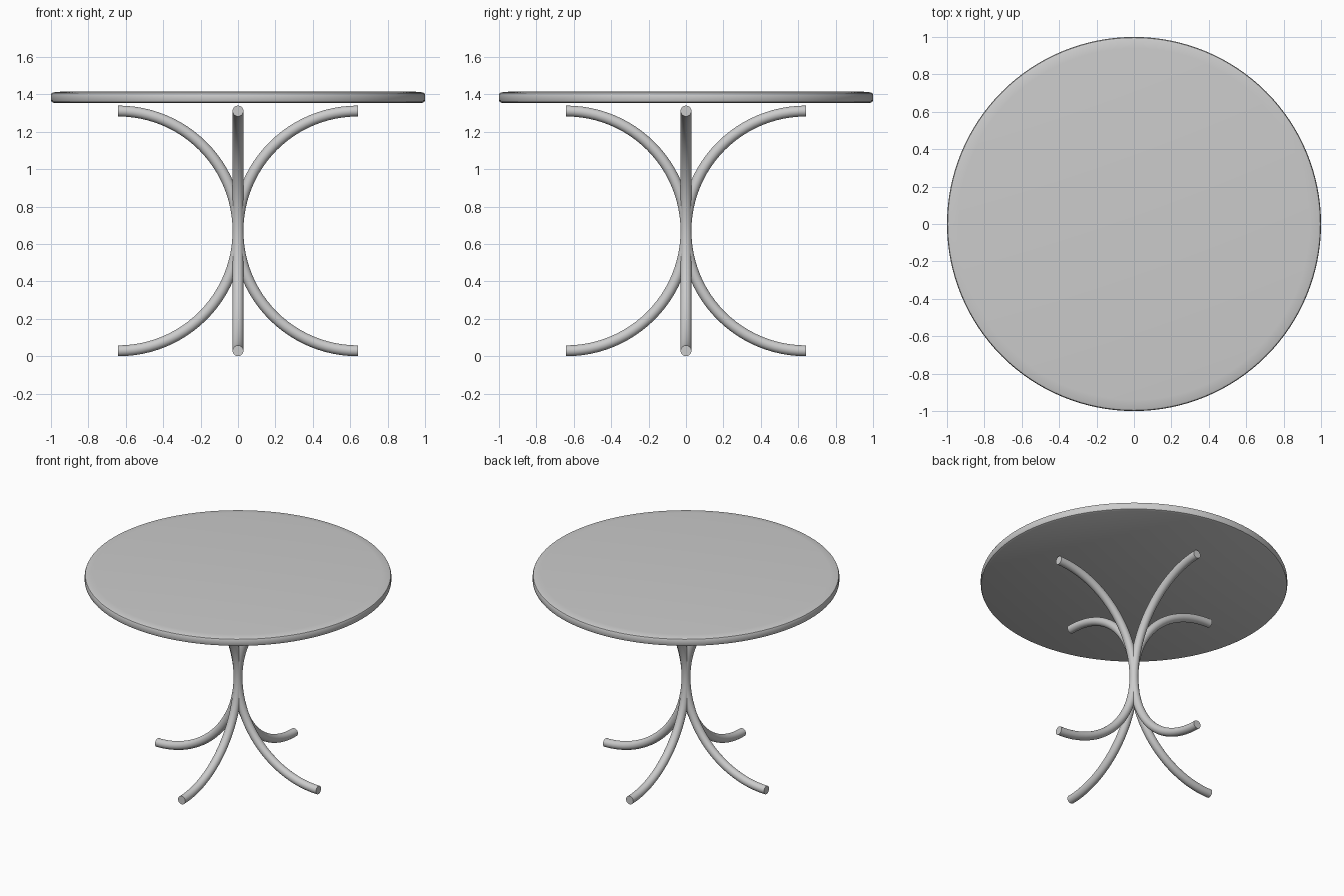
import bpy, bmesh, math
from mathutils import Vector

if "Cube" in bpy.data.objects:
    bpy.data.objects.remove(bpy.data.objects["Cube"])

LEG_R, TUBE_R = 0.641, 0.029


def finish(name, bm):
    bmesh.ops.recalc_face_normals(bm, faces=bm.faces)
    me = bpy.data.meshes.new(name)
    bm.to_mesh(me)
    bm.free()
    ob = bpy.data.objects.new(name, me)
    bpy.context.collection.objects.link(ob)
    bpy.ops.object.select_all(action='DESELECT')
    ob.select_set(True)
    bpy.context.view_layer.objects.active = ob
    bpy.ops.object.shade_smooth_by_angle(angle=math.radians(35))
    return ob


def loft(bm, rings):
    # bridge closed rings of points and cap both ends
    loops = [[bm.verts.new(p) for p in ring] for ring in rings]
    n = len(loops[0])
    for a, b in zip(loops, loops[1:]):
        for i in range(n):
            j = (i + 1) % n
            bm.faces.new((a[i], a[j], b[j], b[i]))
    bm.faces.new(loops[0])
    bm.faces.new(loops[-1])


# Round top: turned profile with softened edges and a slightly crowned rim
profile = [(0.985, 1.355), (0.996, 1.36), (1.0, 1.368), (1.0, 1.398),
           (0.996, 1.407), (0.985, 1.411), (0.94, 1.415)]
bm = bmesh.new()
loft(bm, [[(r * math.cos(math.tau * i / 128), r * math.sin(math.tau * i / 128), z)
           for i in range(128)] for r, z in profile])
finish("table_top", bm)

# Four semicircular tube legs meeting back to back on the central axis
for k, side in enumerate(("right", "back", "left", "front")):
    turn = k * math.pi / 2
    out = Vector((math.cos(turn), math.sin(turn), 0))
    across = Vector((-math.sin(turn), math.cos(turn), 0))
    up = Vector((0, 0, 1))
    centre = out * LEG_R + up * (LEG_R + TUBE_R)
    rings = []
    for s in range(49):
        a = math.pi / 2 + math.pi * s / 48
        radial = out * math.cos(a) + up * math.sin(a)
        rings.append([centre + radial * (LEG_R + TUBE_R * math.cos(math.tau * i / 24))
                      + across * TUBE_R * math.sin(math.tau * i / 24) for i in range(24)])
    bm = bmesh.new()
    loft(bm, rings)
    finish(side + "_leg", bm)
